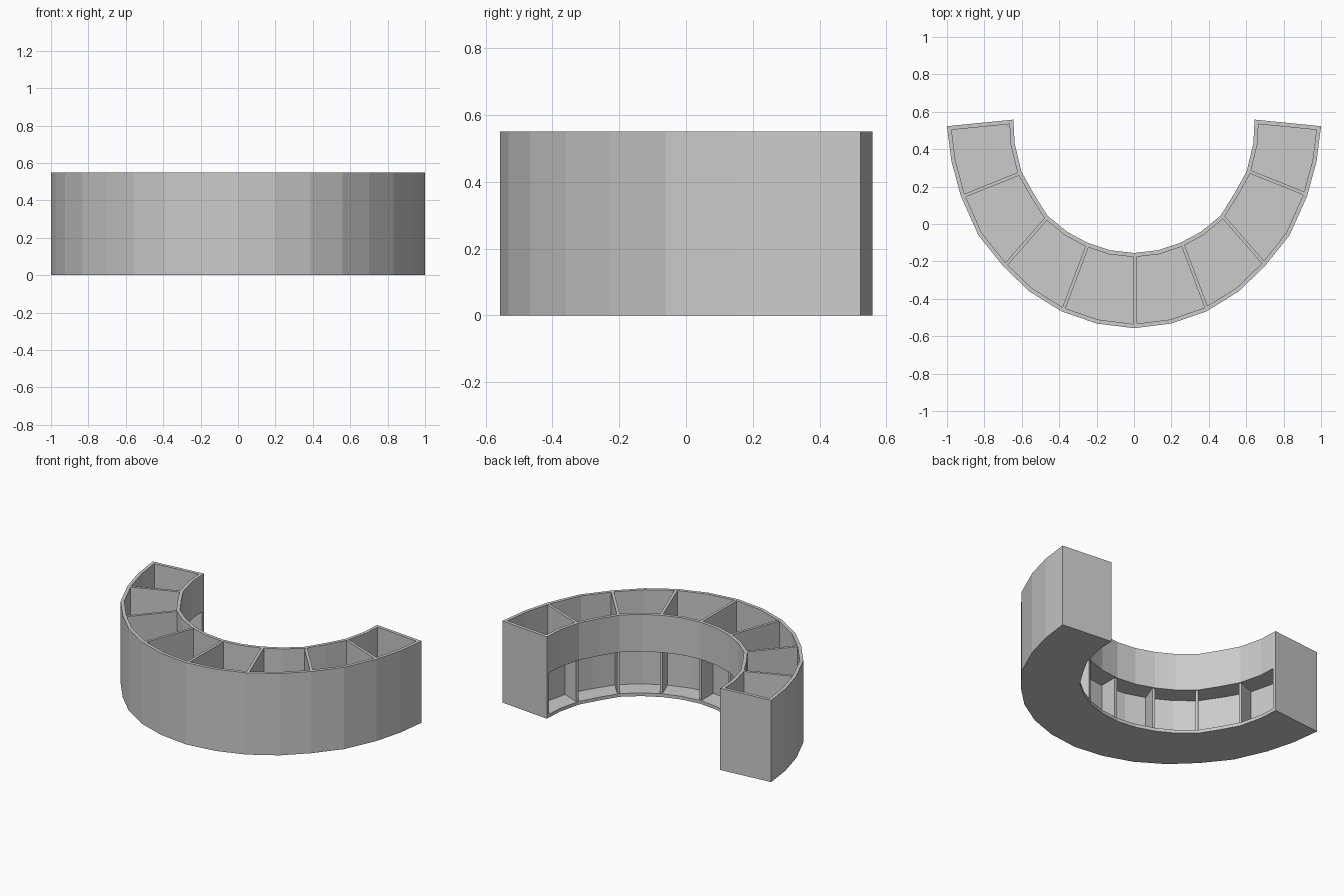
import bpy, bmesh
from mathutils import Vector

if "Cube" in bpy.data.objects:
    bpy.data.objects.remove(bpy.data.objects["Cube"])

H = 0.55        # overall height
W = 0.022       # board thickness
BAND = 0.30     # underside of the upper bins
NICHE = 0.13    # depth of the lower open niches

# half plan from the middle to the +x end: inner and outer edges
half_in = [(0, -.155), (.13, -.14), (.25, -.10), (.36, -.04), (.463, .045),
           (.535, .16), (.602, .28), (.638, .43), (.645, .558)]
half_out = [(0, -.557), (.2, -.532), (.388, -.467), (.56, -.36), (.70, -.225),
            (.832, -.06), (.926, .15), (.976, .335), (1, .523)]


def mirrored(pts):
    return [Vector((-x, y)) for x, y in reversed(pts[1:])] + [Vector(p) for p in pts]


INNER, OUTER = mirrored(half_in), mirrored(half_out)


def make(name, rings, closed=False):
    """Loft quads through rings of equal size, cap both ends."""
    bm = bmesh.new()
    vs = [[bm.verts.new(p) for p in r] for r in rings]
    for a, b in zip(vs, vs[1:]):
        n = len(a)
        for i in range(n):
            j = (i + 1) % n
            bm.faces.new((a[i], a[j], b[j], b[i]))
    bm.faces.new(vs[0])
    bm.faces.new(vs[-1])
    bmesh.ops.recalc_face_normals(bm, faces=bm.faces)
    me = bpy.data.meshes.new(name)
    bm.to_mesh(me)
    bm.free()
    ob = bpy.data.objects.new(name, me)
    bpy.context.collection.objects.link(ob)
    return ob


def at(k, d):
    """Plan point: d >= 0 measured from the inner edge, d < 0 from the outer."""
    u = (OUTER[k] - INNER[k]).normalized()
    return INNER[k] + u * d if d >= 0 else OUTER[k] + u * d


def strip(name, d0, d1, z0, z1):
    """Curved board following the plan; d1 None means the outer edge."""
    rings = []
    for k in range(len(INNER)):
        a = at(k, d0)
        b = OUTER[k] if d1 is None else at(k, d1)
        rings.append([(*a, z0), (*b, z0), (*b, z1), (*a, z1)])
    make(name, rings)


def panel(name, a, b, s0, s1, z0, z1):
    """Straight upright board from a to b, spanning s0..s1 sideways."""
    u = (b - a).normalized()
    n = Vector((-u.y, u.x))
    rings = []
    for p in (a, b):
        l, r = p + n * s0, p + n * s1
        rings.append([(*l, z0), (*r, z0), (*r, z1), (*l, z1)])
    make(name, rings)


# curved boards
strip("base_board", 0, None, 0, W)
strip("outer_wall", -W, None, W, H)
strip("inner_band", 0, W, BAND, H)
strip("bin_floor", W, -W, BAND, BAND + W)
strip("niche_back", NICHE, NICHE + W, W, BAND)

# end panels
last = len(INNER) - 1
panel("left_end_panel", INNER[0], OUTER[0], 0, W, W, H)
panel("right_end_panel", INNER[last], OUTER[last], -W, 0, W, H)

# dividers between the eight compartments
for k in range(2, last, 2):
    panel(f"divider_{k // 2}", at(k, 0.008), at(k, -0.01), -0.003, 0.015, W, H - 0.001)
